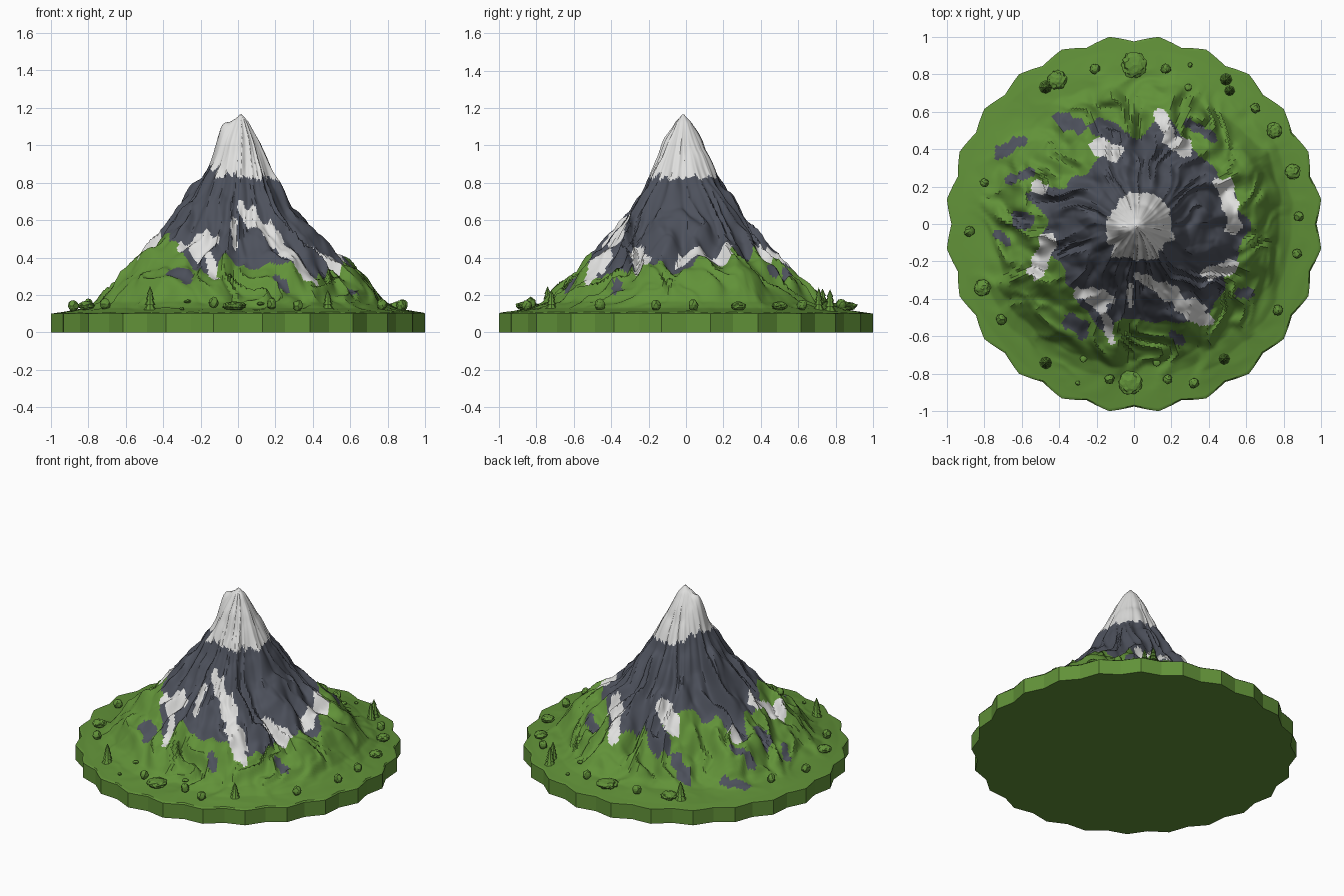
import bpy, bmesh, math, random
from mathutils import Vector, noise

if "Cube" in bpy.data.objects:
    bpy.data.objects.remove(bpy.data.objects["Cube"])

random.seed(4)

def mat(name, c):
    m = bpy.data.materials.new(name)
    m.diffuse_color = (*c, 1)
    m.use_nodes = True
    m.node_tree.nodes["Principled BSDF"].inputs["Base Color"].default_value = m.diffuse_color
    return m

GRASS = mat("grass green", (0.12, 0.285, 0.04))
ROCK = mat("slate rock", (0.075, 0.083, 0.108))
SNOW = mat("snow white", (0.74, 0.74, 0.73))

# Height by distance from the summit
PROFILE = [(0, 1.17), (.04, 1.13), (.1, 1.02), (.15, .9), (.2, .79), (.3, .61), (.4, .475),
           (.5, .36), (.6, .25), (.7, .165), (.8, .13), (1.02, .1), (2, .1)]
# Every 15 degrees from +x: how far the slope spreads, and where rock gives way to grass
SPREAD = [1.08, 1.15, 1.22, 1.17, 1.1, 1.1, .98, 1.07, 1.03, .9, 1.12, 1.17,
          1.08, 1.2, 1.22, 1.14, 1.1, 1.07, .95, 1.0, 1.1, 1.08, 1.05, 1.08]
ROCK_EDGE = [.59, .55, .53, .5, .55, .58, .46, .46, .38, .36, .43, .57,
             .46, .5, .47, .48, .55, .57, .47, .53, .61, .62, .56, .59]
# Streaks: start x, y, end x, y, width
SNOW_STREAKS = [(-.18, .42, -.1, .38, .045), (.14, .59, .19, .46, .03), (.2, .46, .27, .41, .05),
                (.48, .21, .52, .1, .04), (.52, .1, .53, -.02, .035), (.39, -.27, .53, -.22, .033),
                (-.46, -.09, -.52, -.25, .045), (-.52, .2, -.48, .19, .03), (-.29, -.37, -.13, -.39, .032),
                (-.24, -.41, -.17, -.45, .025), (-.17, -.44, -.12, -.63, .02),
                (.02, -.28, .16, -.36, .025), (.16, -.36, .38, -.5, .045), (-.02, -.33, -.02, -.44, .014)]
ROCK_STREAKS = [(-.38, .56, -.3, .52, .04), (-.18, .52, -.09, .46, .05), (-.72, .38, -.6, .45, .03),
                (-.62, .03, -.57, .02, .04), (-.73, -.05, -.68, -.09, .025), (-.34, -.52, -.28, -.57, .04),
                (.57, -.37, .6, -.37, .03), (.3, .54, .42, .46, .025), (-.55, .28, -.66, .24, .025),
                (.22, -.6, .25, -.62, .03)]

def lerp_table(a, table):
    t = (a / math.tau * len(table)) % len(table)
    i, f = int(t), t % 1
    f = f * f * (3 - 2 * f)
    return table[i % len(table)] * (1 - f) + table[(i + 1) % len(table)] * f

def profile(r):
    for (r0, z0), (r1, z1) in zip(PROFILE, PROFILE[1:]):
        if r <= r1:
            return z0 + (z1 - z0) * (r - r0) / (r1 - r0)
    return .1

def height(x, y):
    r, a = math.hypot(x - .015, y + .015), math.atan2(y + .015, x - .015)
    k = min(1, r / .35)
    # eroded ribs running down the slope, bent so that they wander
    tw = a + .35 * noise.noise((x * 3, y * 3, 5)) + .16 * noise.noise((x * 8, y * 8, 1)) * k
    c, s = math.cos(tw), math.sin(tw)
    rib = .5 - 2 * abs(noise.noise((c * 2.2, s * 2.2, r * 1.5)))
    fine = .4 - 1.6 * abs(noise.noise((c * 5, s * 5, r * 3 + 7)))
    fade = max(0, min(1, (.95 - r) / .25))
    sc = 1 + (lerp_table(a, SPREAD) - 1) * k * fade
    sc *= 1 + fade * (.1 * rib + .14 * fine * k)
    z = profile(r / max(.5, sc))
    # broken crags
    crag = max(0, min(1, (.8 - r) / .2)) * min(1, r / .12)
    d = noise.voronoi((x * 9, y * 9, z * 5))[0]
    z += crag * (.045 * (.45 - d[0]) + .02 * noise.noise((x * 11, y * 11, z * 5)))
    z += .07 * math.exp(-((x + .09) ** 2 + (y + .02) ** 2) / .002)   # west shoulder
    z += .06 * math.exp(-((x + .27) ** 2 + (y - .03) ** 2) / .006)   # lower west step
    return max(.1, z)

def near(x, y, streaks):
    p = Vector((x, y))
    w = 1 + .8 * noise.noise((x * 20, y * 20, 2))
    for x0, y0, x1, y1, width in streaks:
        a, d = Vector((x0, y0)), Vector((x1 - x0, y1 - y0))
        t = max(0, min(1, (p - a).dot(d) / d.length_squared))
        if (p - a - d * t).length < width * w:
            return True
    return False

def surface_index(c):
    r, a = math.hypot(c.x, c.y), math.atan2(c.y, c.x)
    jag = noise.noise((math.cos(a) * 5, math.sin(a) * 5, 3))
    cap = .83 + .05 * jag + .08 * max(0, math.cos(a - 2.9)) ** 2
    if c.z > cap or near(c.x, c.y, SNOW_STREAKS):
        return 2
    edge = lerp_table(a, ROCK_EDGE) + .06 * noise.noise((c.x * 9, c.y * 9, 1))
    return 1 if r < edge or near(c.x, c.y, ROCK_STREAKS) else 0

def add_object(name, bm, mats):
    me = bpy.data.meshes.new(name)
    bm.normal_update()
    bm.to_mesh(me)
    bm.free()
    for m in mats:
        me.materials.append(m)
    ob = bpy.data.objects.new(name, me)
    bpy.context.collection.objects.link(ob)
    return ob

# Scalloped rim: 24 points with shallow dents between them
def rim(a):
    t = (a / math.tau * 48 - 1) % 2
    f = 1 - abs(t - 1)
    return 1.0086 + (.975 - 1.0086) * f

# Mountain surface: polar grid dropped onto the height rule
SEG, RINGS = 288, 120
bm = bmesh.new()
rings = []
for j in range(1, RINGS + 1):
    t = j / RINGS
    ring = []
    for i in range(SEG):
        a = math.tau * i / SEG
        r = t * (1 + (rim(a) - 1) * max(0, (t - .85) / .15))
        x, y = r * math.cos(a), r * math.sin(a)
        ring.append(bm.verts.new((x, y, .1 if j == RINGS else height(x, y))))
    rings.append(ring)
top = bm.verts.new((0, 0, height(0, 0)))
for i in range(SEG):
    n = (i + 1) % SEG
    bm.faces.new((top, rings[0][i], rings[0][n]))
    for lo, hi in zip(rings, rings[1:]):
        bm.faces.new((lo[i], hi[i], hi[n], lo[n]))
for f in bm.faces:
    f.material_index = surface_index(f.calc_center_median())
mountain = add_object("mountain", bm, [GRASS, ROCK, SNOW])
bpy.context.view_layer.objects.active = mountain
mountain.select_set(True)
bpy.ops.object.shade_smooth_by_angle(angle=math.radians(35))

# Base slab: scalloped sides and underside
bm = bmesh.new()
pts = [(rim(math.tau * i / 48), math.tau * i / 48) for i in range(48)]
low = [bm.verts.new((r * math.cos(a), r * math.sin(a), 0)) for r, a in pts]
high = [bm.verts.new((v.co.x, v.co.y, .1)) for v in low]
bm.faces.new(low[::-1])
for i in range(48):
    n = (i + 1) % 48
    bm.faces.new((low[i], low[n], high[n], high[i]))
add_object("base_slab", bm, [GRASS])

# Plants around the foot
def conifer(name, x, y, r, h):
    bm = bmesh.new()
    z = height(x, y) - .005
    for k in range(4):
        rk, hk = r * (1 - .17 * k), h * .34
        res = bmesh.ops.create_cone(bm, cap_ends=True, segments=8, radius1=rk, radius2=rk * .25 * (k < 3),
                                    depth=hk)
        bmesh.ops.translate(bm, verts=res["verts"], vec=(x, y, z + hk / 2 + h * .22 * k))
    add_object(name, bm, [GRASS])

def bush(name, x, y, r, h, detail=2):
    bm = bmesh.new()
    res = bmesh.ops.create_icosphere(bm, subdivisions=detail, radius=1)
    for v in res["verts"]:
        q = v.co * random.uniform(.84, 1.06)
        v.co = (x + q.x * r, y + q.y * r, height(x, y) + h * (.42 + .55 * q.z))
    add_object(name, bm, [GRASS])

for i, (x, y, r, h) in enumerate([(-.47, -.74, .035, .13), (.48, -.72, .032, .1),
                                  (.49, .77, .035, .12), (.51, .71, .03, .12),
                                  (-.47, .73, .037, .12)]):
    conifer(f"conifer_{i + 1}", x, y, r, h)
for i, (x, y, r) in enumerate([(-.21, .83, .029), (.17, .83, .029), (.65, .62, .029), (.88, .04, .027),
                               (.87, -.16, .027), (.77, -.46, .03), (.32, -.85, .029), (.18, -.83, .027),
                               (-.13, -.83, .027), (-.71, -.51, .029), (-.88, -.04, .029), (-.8, .22, .025)]):
    bush(f"round_shrub_{i + 1}", x, y, r, .058)
for i, (x, y, r) in enumerate([(0, .85, .07), (-.02, -.85, .065), (-.41, .77, .052), (.75, .5, .042),
                               (.85, .28, .042), (-.81, -.34, .045)]):
    bush(f"wide_bush_{i + 1}", x, y, r, .045, 3)
for i, (x, y, r) in enumerate([(.3, .85, .013), (.29, .73, .02), (-.3, -.85, .013), (-.27, -.72, .02),
                               (.12, -.74, .022)]):
    bush(f"low_tuft_{i + 1}", x, y, r, .018)
